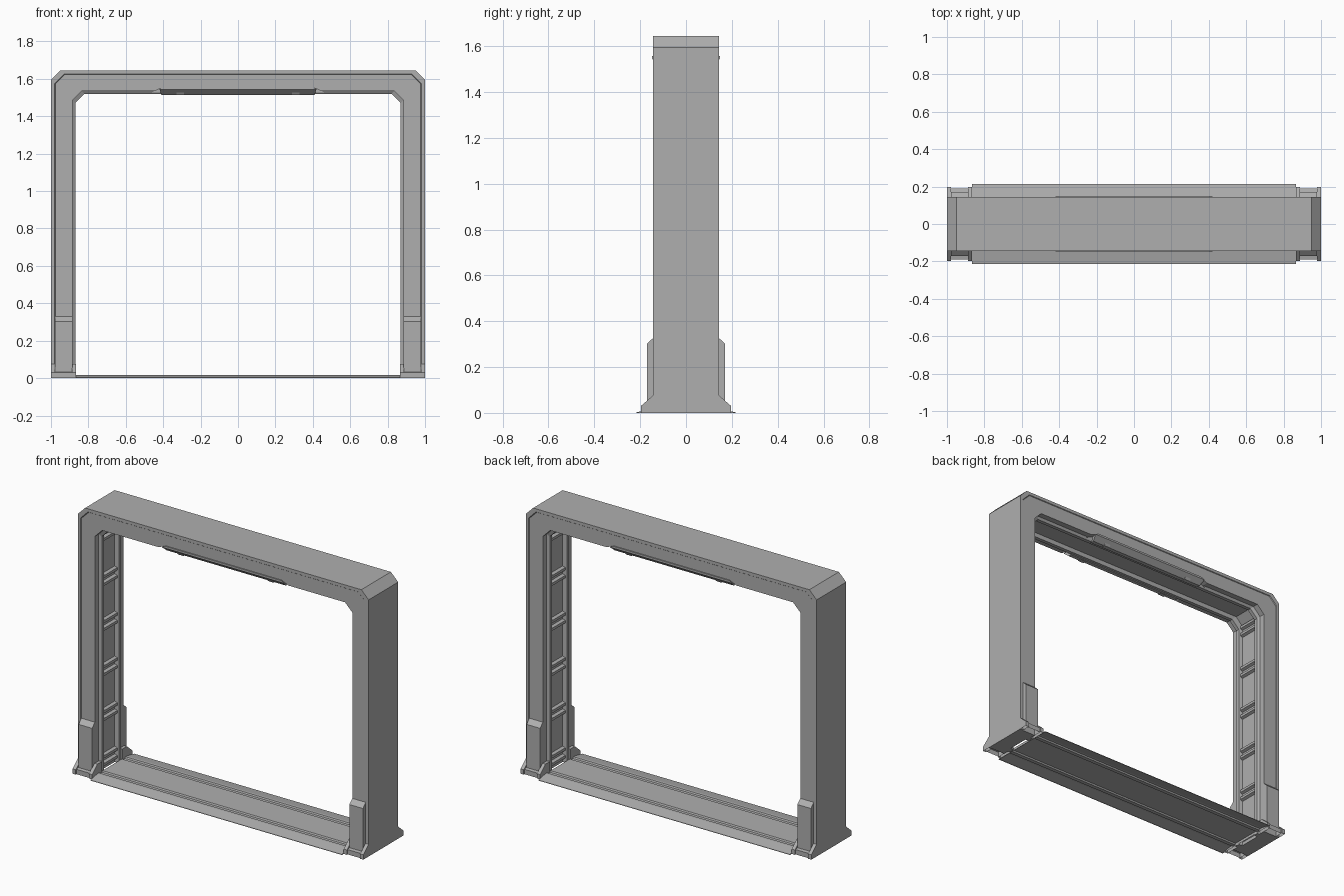
import bpy, bmesh

if "Cube" in bpy.data.objects:
    bpy.data.objects.remove(bpy.data.objects["Cube"])

# Dark grey used for every part
GREY = bpy.data.materials.new("dark_grey")
GREY.diffuse_color = (0.43, 0.43, 0.43, 1)
GREY.use_nodes = True
GREY.node_tree.nodes["Principled BSDF"].inputs["Base Color"].default_value = GREY.diffuse_color


def finish(name, bm, mirror=(False, False), open_base=False):
    bmesh.ops.recalc_face_normals(bm, faces=bm.faces)
    if open_base:
        base = [f for f in bm.faces if all(abs(v.co.z) < 1e-5 for v in f.verts)]
        bmesh.ops.delete(bm, geom=base, context="FACES")
    me = bpy.data.meshes.new(name)
    bm.to_mesh(me)
    bm.free()
    me.materials.append(GREY)
    ob = bpy.data.objects.new(name, me)
    bpy.context.collection.objects.link(ob)
    if any(mirror):
        m = ob.modifiers.new("Mirror", "MIRROR")
        m.use_axis = (mirror[0], mirror[1], False)
        m.use_mirror_merge = False
    return ob


def skin(bm, rings):
    """Join closed rings of points into a capped solid."""
    vs = [[bm.verts.new(p) for p in r] for r in rings]
    n = len(vs[0])
    for a, b in zip(vs, vs[1:]):
        for i in range(n):
            j = (i + 1) % n
            bm.faces.new((a[i], a[j], b[j], b[i]))
    bm.faces.new(vs[0])
    bm.faces.new(vs[-1])


def prism_x(bm, yz, x0, x1):
    skin(bm, [[(x, y, z) for y, z in yz] for x in (x0, x1)])


def both_sides(half):
    """Complete a half profile by mirroring y."""
    return half + [(-y, z) for y, z in reversed(half)]


# Portal frame: jamb section (y, half width) swept round a chamfered arch
section = both_sides([(-0.145, 1.0), (-0.145, 0.98), (-0.141, 0.977), (-0.141, 0.885),
                      (-0.105, 0.885), (-0.095, 0.87), (-0.072, 0.87), (-0.066, 0.895)])
C = 0.05


def station(k):
    ring = []
    for y, w in section:
        t = 1.52 + (w - 0.87) * 0.125 / 0.13
        path = [(-w, 0), (-w, t - C), (-w + C, t), (w - C, t), (w, t - C), (w, 0)]
        ring.append((path[k][0], y, path[k][1]))
    return ring


bm = bmesh.new()
skin(bm, [station(k) for k in range(6)])
frame = finish("door_frame", bm)

# Trapezoid notches cut in the lower lintel edge, front and back
for s in (-1, 1):
    bm = bmesh.new()
    trap = [(-0.49, 1.515), (-0.40, 1.555), (0.40, 1.555), (0.49, 1.515)]
    skin(bm, [[(x, s * y, z) for x, z in trap] for y in (0.2, 0.1)])
    cutter = finish("notch_cutter", bm)
    cutter.hide_render = True
    cutter.hide_viewport = True
    cut = frame.modifiers.new("Notch", "BOOLEAN")
    cut.operation = "DIFFERENCE"
    cut.solver = "EXACT"
    cut.object = cutter

# Paired ladder bars inside the jamb channels
bm = bmesh.new()
for k in range(6):
    for dz in (-0.024, 0.024):
        z = 0.06 + 0.28 * k + dz
        skin(bm, [[(0.9, y, z - 0.017), (0.878, y, z - 0.008),
                   (0.878, y, z + 0.008), (0.9, y, z + 0.017)] for y in (-0.068, 0.068)])
finish("jamb_bars", bm, (True, False))

# Flared foot fins either side of each guard block
bm = bmesh.new()
for x0, x1, y in ((0.865, 0.887, -0.10), (0.978, 1.0, -0.141)):
    prism_x(bm, [(-0.197, 0), (-0.197, 0.03), (-0.145, 0.075), (y, 0.075), (y, 0)], x0, x1)
finish("foot_fins", bm, (True, True), True)

# Guard blocks on the lower jambs, with a low toe
bm = bmesh.new()
prism_x(bm, [(-0.14, 0), (-0.19, 0), (-0.19, 0.03), (-0.17, 0.034),
             (-0.17, 0.302), (-0.14, 0.33)], 0.885, 0.978)
finish("guard_block", bm, (True, True), True)

# Threshold plate with ramps and shallow grooves
bm = bmesh.new()
prism_x(bm, both_sides([(-0.215, 0), (-0.215, 0.003), (-0.145, 0.016), (-0.13, 0.016),
                        (-0.125, 0.008), (-0.10, 0.008), (-0.095, 0.016)]), -0.865, 0.865)
finish("threshold", bm, (False, False), True)

# Sloping light housing set in each notch
bm = bmesh.new()
skin(bm, [[(s * h, y, z) for y, z, h in
           ((-0.148, 1.556, 0.40), (-0.148, 1.544, 0.42), (-0.115, 1.515, 0.41),
            (-0.09, 1.515, 0.41), (-0.09, 1.556, 0.40))] for s in (-1, 1)])
finish("light_housing", bm, (False, True))

# Small ribs under the housing
bm = bmesh.new()
for x in (-0.31, 0.31):
    prism_x(bm, [(-0.135, 1.537), (-0.12, 1.513), (-0.095, 1.513), (-0.095, 1.53)],
            x - 0.02, x + 0.02)
finish("housing_ribs", bm, (False, True))
